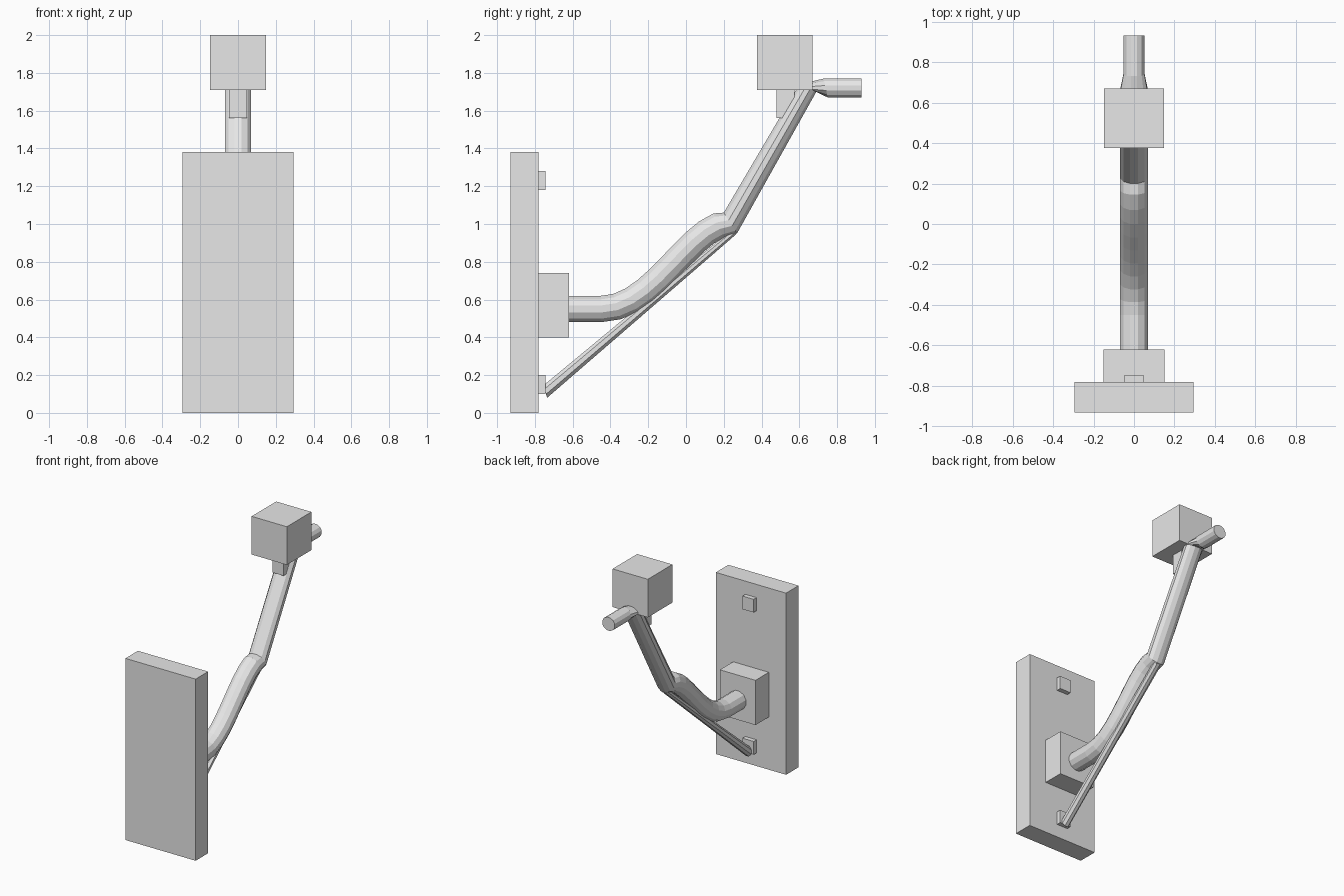
import bpy, bmesh, math
from mathutils import Vector

old = bpy.data.objects.get("Cube")
if old:
    bpy.data.objects.remove(old, do_unlink=True)

GREY = (0.8, 0.8, 0.8, 1)
grey = bpy.data.materials.new("plain grey")
grey.use_nodes = True
grey.diffuse_color = GREY
grey.node_tree.nodes["Principled BSDF"].inputs["Base Color"].default_value = GREY


def finish(name, bm):
    bmesh.ops.recalc_face_normals(bm, faces=bm.faces)
    mesh = bpy.data.meshes.new(name)
    bm.to_mesh(mesh)
    bm.free()
    mesh.materials.append(grey)
    obj = bpy.data.objects.new(name, mesh)
    bpy.context.collection.objects.link(obj)
    return obj


def box(name, half_width, y0, y1, z0, z1):
    bm = bmesh.new()
    bmesh.ops.create_cube(bm, size=1)
    for v in bm.verts:
        v.co = (v.co.x * 2 * half_width,
                (y0 + y1) / 2 + v.co.y * (y1 - y0),
                (z0 + z1) / 2 + v.co.z * (z1 - z0))
    return finish(name, bm)


def tube(name, rings, sides):
    """Skin closed rings; each is (top point, bottom point, half width) in the YZ plane."""
    bm = bmesh.new()
    loops = []
    flat = math.cos(math.pi / sides)
    for top, bottom, half_width in rings:
        top, bottom = Vector((0, *top)), Vector((0, *bottom))
        centre, up = (top + bottom) / 2, (top - bottom) / 2
        loop = []
        for i in range(sides):
            a = math.tau * (i + 0.5) / sides
            offset = up * math.cos(a) + Vector((half_width * math.sin(a), 0, 0))
            loop.append(bm.verts.new(centre + offset / flat))
        loops.append(loop)
    for a, b in zip(loops, loops[1:]):
        for i in range(sides):
            j = (i + 1) % sides
            bm.faces.new((a[i], a[j], b[j], b[i]))
    bm.faces.new(loops[0])
    bm.faces.new(loops[-1])
    return finish(name, bm)


# Back plate, arm socket and the two small pegs
box("back_plate", 0.295, -0.93, -0.78, 0, 1.38)
box("arm_socket", 0.15, -0.78, -0.62, 0.40, 0.74)
for name, z in (("lower_peg", 0.10), ("upper_peg", 1.18)):
    box(name, 0.047, -0.78, -0.745, z, z + 0.1)

# Bent arm: level start, S-curve, straight riser, level handle
R = 0.07
rings = [((-0.65, 0.62), (-0.65, 0.48), R)]
p = [Vector(c) for c in ((-0.45, 0.55), (-0.16, 0.55), (0.02, 1.0), (0.235, 1.005))]
STEPS = 10
for k in range(STEPS):
    t = k / STEPS
    s = 1 - t
    c = p[0] * s**3 + p[1] * 3 * s * s * t + p[2] * 3 * s * t * t + p[3] * t**3
    d = (p[1] - p[0]) * s * s + (p[2] - p[1]) * 2 * s * t + (p[3] - p[2]) * t * t
    n = Vector((-d.y, d.x)).normalized() * R
    rings.append((c + n, c - n, R))
rings += [
    ((0.20, 1.06), (0.27, 0.95), R),
    ((0.60, 1.74), (0.69, 1.70), R),
    ((0.73, 1.77), (0.75, 1.67), 0.052),
    ((0.93, 1.77), (0.93, 1.67), 0.052),
]
tube("bent_arm", rings, 12)

# Diagonal brace under the arm
tube("brace", [((-0.755, 0.145), (-0.735, 0.08), 0.03),
               ((0.235, 0.965), (0.265, 0.945), 0.03)], 8)

# Head block and its bracket
box("head_block", 0.148, 0.375, 0.67, 1.71, 2.0)
box("head_bracket", 0.048, 0.48, 0.575, 1.56, 1.71)
